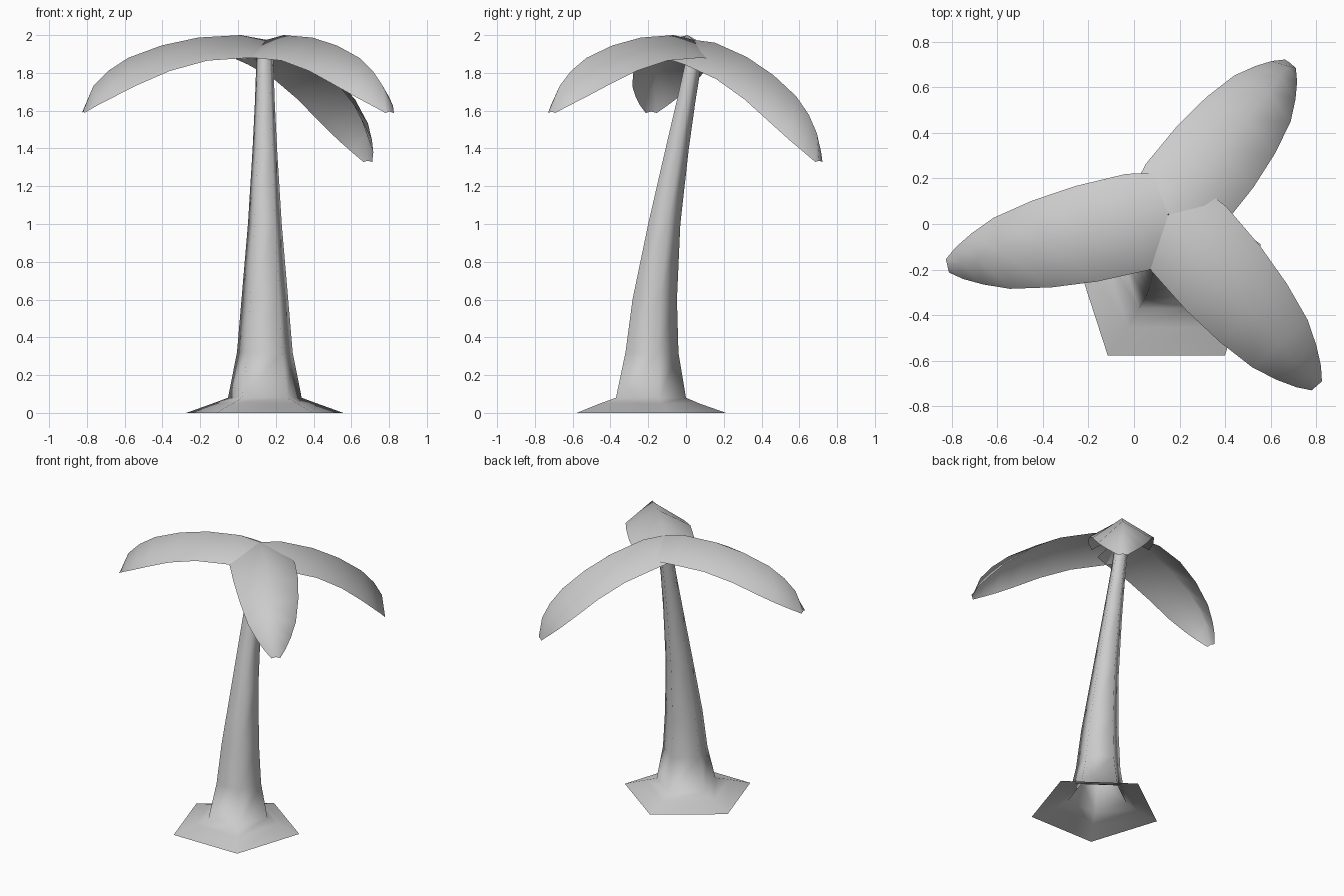
import bpy, bmesh, math
from mathutils import Matrix, Vector

if "Cube" in bpy.data.objects:
    bpy.data.objects.remove(bpy.data.objects["Cube"])


def loft(name, rows, closed):
    """Skin a list of point rows with quads and shade the result smooth."""
    bm = bmesh.new()
    rings = [[bm.verts.new(p) for p in row] for row in rows]
    n = len(rings[0])
    for a, b in zip(rings, rings[1:]):
        for i in range(n if closed else n - 1):
            j = (i + 1) % n
            bm.faces.new((a[i], a[j], b[j], b[i]))
    mesh = bpy.data.meshes.new(name)
    bm.to_mesh(mesh)
    bm.free()
    for poly in mesh.polygons:
        poly.use_smooth = True
    obj = bpy.data.objects.new(name, mesh)
    bpy.context.collection.objects.link(obj)
    return obj


# Trunk: five-sided, flared open foot, leaning back (z, radius, centre y)
trunk = [(0, .437, -.225), (.05, .29, -.22), (.08, .205, -.205),
         (.32, .155, -.195), (.6, .13, -.178), (1.0, .094, -.124),
         (1.4, .068, -.053), (1.65, .055, -.005), (1.93, .045, .05)]
rows = []
for z, r, cy in trunk:
    angles = [math.pi / 2 + i * math.tau / 5 for i in range(5)]
    rows.append([(.142 + r * math.cos(a), cy + r * math.sin(a), z) for a in angles])
loft("trunk", rows, True)

# Leaf: ridged arching strip (distance out, half width, ridge z, edge z)
leaf = [(0, .19, 1.975, 1.87), (.14, .217, 2.0, 1.88), (.37, .215, 1.987, 1.865),
        (.57, .195, 1.945, 1.81), (.75, .16, 1.88, 1.73), (.86, .115, 1.81, 1.67),
        (.94, .072, 1.73, 1.625), (.995, .03, 1.595, 1.588)]
PIVOT = 1.96


def add_leaf(name, heading, droop):
    m = (Matrix.Translation((.15, .04, PIVOT))
         @ Matrix.Rotation(math.radians(heading), 4, 'Z')
         @ Matrix.Rotation(math.radians(droop), 4, 'Y'))
    rows = [[m @ Vector((s, w, e - PIVOT)), m @ Vector((s, 0, r - PIVOT)),
             m @ Vector((s, -w, e - PIVOT))] for s, w, r, e in leaf]
    rows = [row[::-1] for row in rows[::-1]]
    obj = loft(name, rows, False)
    # Keep the leaf facing upwards
    if sum(p.normal.z for p in obj.data.polygons) < 0:
        obj.data.flip_normals()


add_leaf("left_leaf", 193, 0)
add_leaf("front_right_leaf", -49, 0)
add_leaf("back_right_leaf", 51, 16)
